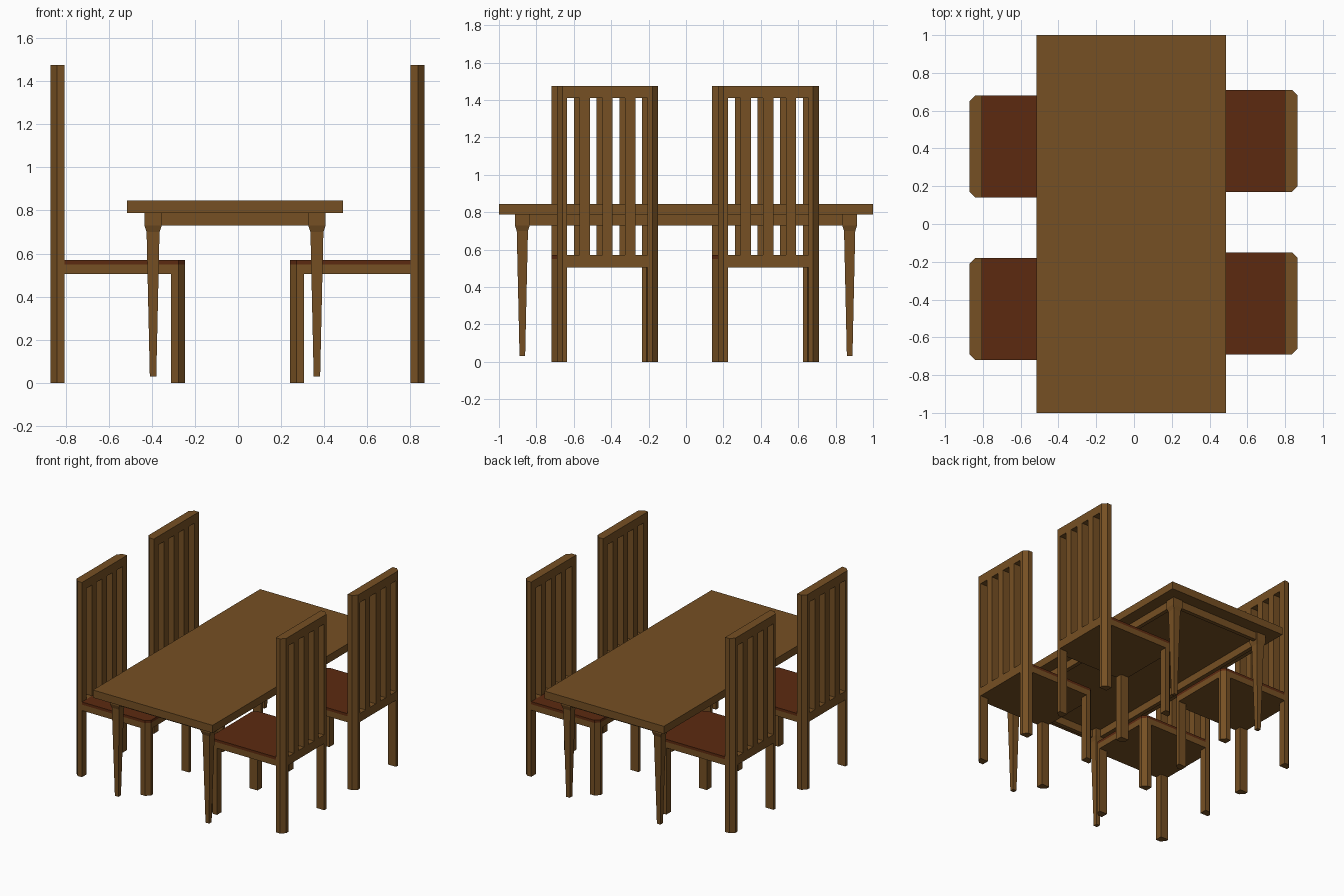
import bpy
import bmesh
import math

cube = bpy.data.objects.get("Cube")
if cube:
    bpy.data.objects.remove(cube, do_unlink=True)


def material(name, rgb):
    m = bpy.data.materials.new(name)
    m.use_nodes = True
    m.diffuse_color = (*rgb, 1)
    m.node_tree.nodes["Principled BSDF"].inputs["Base Color"].default_value = (*rgb, 1)
    return m


wood = material("brown wood", (0.18, 0.08, 0.017))
leather = material("red brown cushion", (0.107, 0.023, 0.005))


def loft(bm, sections):
    """Closed solid through (outline, z) sections, outlines counter-clockwise."""
    rings = [[bm.verts.new((x, y, z)) for x, y in outline] for outline, z in sections]
    n = len(rings[0])
    for low, high in zip(rings, rings[1:]):
        for i in range(n):
            j = (i + 1) % n
            bm.faces.new((low[i], low[j], high[j], high[i]))
    bm.faces.new(rings[0][::-1])
    bm.faces.new(rings[-1])


def rect(x0, x1, y0, y1):
    return [(x0, y0), (x1, y0), (x1, y1), (x0, y1)]


def square(x, y, size):
    h = size / 2
    return rect(x - h, x + h, y - h, y + h)


def part_mesh(name, solids, mat):
    bm = bmesh.new()
    for sections in solids:
        loft(bm, sections)
    bmesh.ops.recalc_face_normals(bm, faces=bm.faces[:])
    me = bpy.data.meshes.new(name)
    bm.to_mesh(me)
    bm.free()
    me.materials.append(mat)
    return me


def place(name, me, location=(0, 0, 0), turn=0):
    ob = bpy.data.objects.new(name, me)
    ob.location = location
    ob.rotation_euler.z = turn
    bpy.context.collection.objects.link(ob)
    return ob


# Table
TABLE = (-0.014, 0, 0)
top = [(rect(-0.501, 0.501, -1, 1), 0.787), (rect(-0.501, 0.501, -1, 1), 0.845)]
place("table_top", part_mesh("table_top", [top], wood), TABLE)

LX, LY = 0.38, 0.875
legs = [[(square(sx * LX, sy * LY, w), z)
         for w, z in ((0.03, 0.03), (0.06, 0.70), (0.08, 0.73), (0.08, 0.787))]
        for sx in (-1, 1) for sy in (-1, 1)]
place("table_legs", part_mesh("table_legs", legs, wood), TABLE)

ax, ay, t = LX + 0.03, LY + 0.03, 0.03
boards = [rect(-ax, ax, -ay, t - ay), rect(-ax, ax, ay - t, ay),
          rect(-ax, t - ax, t - ay, ay - t), rect(ax - t, ax, t - ay, ay - t)]
apron = [[(b, 0.73), (b, 0.787)] for b in boards]
place("table_apron", part_mesh("table_apron", apron, wood), TABLE)

# Chair dimensions: the seat front is at x = 0 and the back at x = D
D, W, C = 0.625, 0.27, 0.03
POST, DEPTH = 0.055, 0.066
SEAT_LOW, CUSHION_LOW, SEAT_TOP = 0.505, 0.55, 0.57
RAIL_LOW, HEIGHT = 1.41, 1.475
INNER = D - DEPTH


def prism(outline, z0, z1):
    return [(outline, z0), (outline, z1)]


def flip(outline):
    return [(x, -y) for x, y in reversed(outline)]


# Posts and front legs with one chamfered outer corner
back_post = [(INNER, W - POST), (D, W - POST), (D, W - C), (D - C, W), (INNER, W)]
front_leg = [(0, W - POST), (DEPTH, W - POST), (DEPTH, W), (C, W), (0, W - C)]
back_outline = [(INNER, -W), (D - C, -W), (D, C - W), (D, W - C), (D - C, W), (INNER, W)]
seat_outline = [(C, -W), (INNER, -W), (INNER, W), (C, W), (0, W - C), (0, C - W)]

pitch = (2 * W - POST) / 4
slats = [prism(rect(INNER, D, i * pitch - POST / 2, i * pitch + POST / 2), SEAT_TOP, RAIL_LOW)
         for i in (-1, 0, 1)]
lower_rail = prism(rect(INNER, D, POST - W, W - POST), SEAT_LOW, SEAT_TOP)

chair_parts = {
    "chair_back_posts": ([prism(o, 0, RAIL_LOW) for o in (back_post, flip(back_post))], wood),
    "chair_front_legs": ([prism(o, 0, SEAT_LOW) for o in (front_leg, flip(front_leg))], wood),
    "chair_top_rail": ([prism(back_outline, RAIL_LOW, HEIGHT)], wood),
    "chair_lower_rail": ([lower_rail], wood),
    "chair_slats": (slats, wood),
    "chair_seat_frame": ([prism(seat_outline, SEAT_LOW, CUSHION_LOW)], wood),
    "chair_cushion": ([prism(seat_outline, CUSHION_LOW, SEAT_TOP)], leather),
}
meshes = {name: part_mesh(name, solids, mat) for name, (solids, mat) in chair_parts.items()}

# Two chairs on each long side
chairs = {
    "left_back": ((0.241, 0.44, 0), 0),
    "left_front": ((0.241, -0.42, 0), 0),
    "right_back": ((-0.245, 0.41, 0), math.pi),
    "right_front": ((-0.245, -0.45, 0), math.pi),
}
for seat_name, (location, turn) in chairs.items():
    for name, me in meshes.items():
        place(f"{seat_name}_{name}", me, location, turn)
